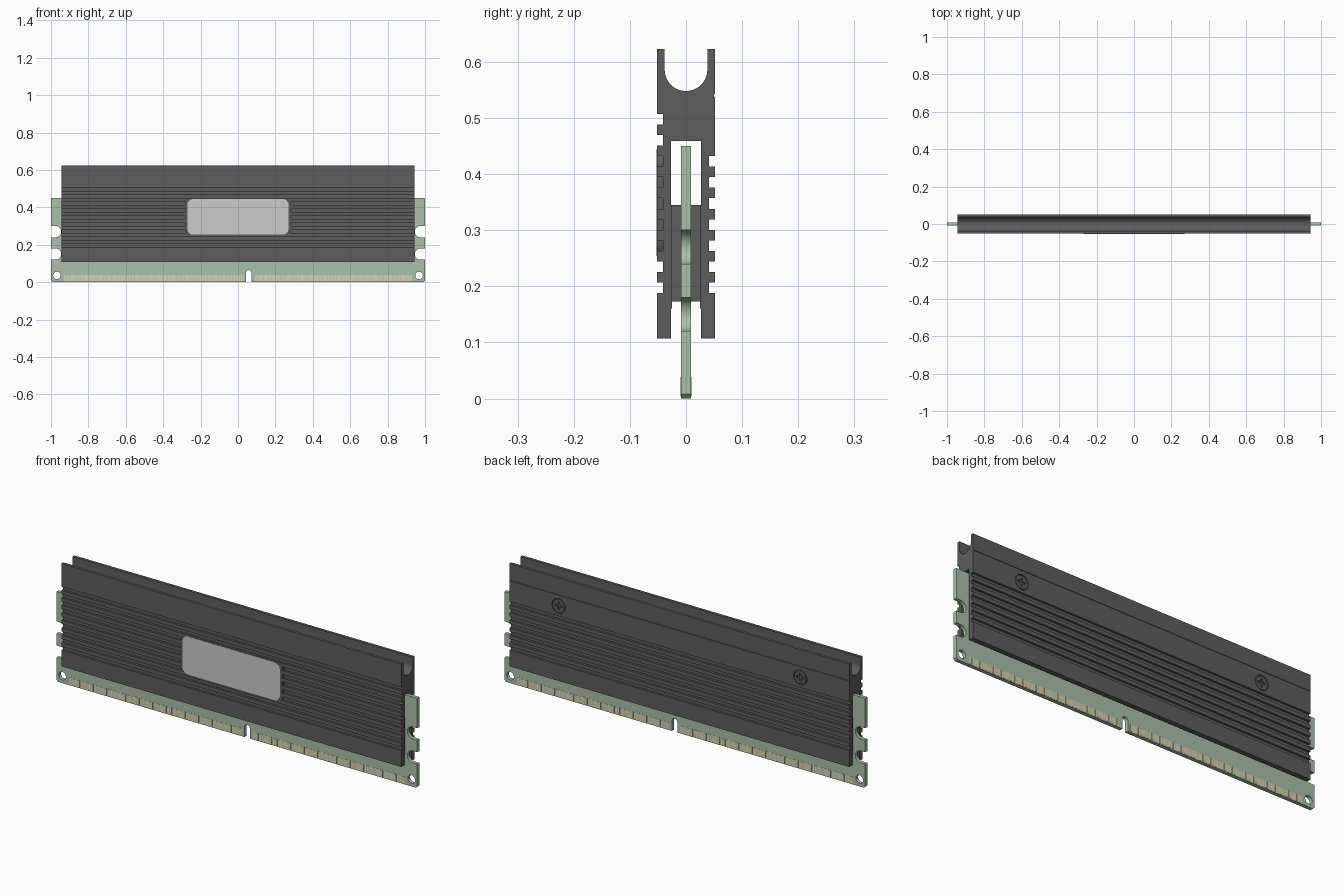
import bpy, bmesh
from math import pi, sin, cos, radians
from mathutils import Matrix

if "Cube" in bpy.data.objects:
    bpy.data.objects.remove(bpy.data.objects["Cube"])


def material(name, rgb):
    m = bpy.data.materials.new(name)
    m.diffuse_color = (*rgb, 1)
    m.use_nodes = True
    m.node_tree.nodes["Principled BSDF"].inputs["Base Color"].default_value = m.diffuse_color
    return m


DARK = material("dark_metal", (0.11, 0.11, 0.11))
GREEN = material("board_green", (0.40, 0.53, 0.40))
GOLD = material("contact_gold", (0.70, 0.64, 0.42))


def add(name, bm, mat=None, angle=35):
    bmesh.ops.recalc_face_normals(bm, faces=bm.faces[:])
    me = bpy.data.meshes.new(name)
    bm.to_mesh(me)
    bm.free()
    ob = bpy.data.objects.new(name, me)
    bpy.context.collection.objects.link(ob)
    if mat:
        me.materials.append(mat)
    me.shade_smooth()
    me.set_sharp_from_angle(angle=radians(angle))
    return ob


def box(bm, x0, x1, y0, y1, z0, z1):
    m = Matrix.Translation(((x0 + x1) / 2, (y0 + y1) / 2, (z0 + z1) / 2))
    bmesh.ops.create_cube(bm, size=1, matrix=m @ Matrix.Diagonal((x1 - x0, y1 - y0, z1 - z0, 1)))


def prism(bm, pts, move):
    face = bm.faces.new([bm.verts.new(p) for p in pts])
    ext = bmesh.ops.extrude_face_region(bm, geom=[face])
    verts = [v for v in ext["geom"] if isinstance(v, bmesh.types.BMVert)]
    bmesh.ops.translate(bm, verts=verts, vec=move)


def arc(cx, cz, r, a0, a1, n=16):
    return [(cx + r * cos(radians(a0 + (a1 - a0) * i / n)),
             cz + r * sin(radians(a0 + (a1 - a0) * i / n))) for i in range(n + 1)]


def rounded_rect(hw, z0, z1, r):
    return (arc(hw - r, z1 - r, r, 90, 0, 6) + arc(hw - r, z0 + r, r, 0, -90, 6)
            + arc(r - hw, z0 + r, r, -90, -180, 6) + arc(r - hw, z1 - r, r, 180, 90, 6))


def cylinder(bm, x, y0, y1, z, r, n=32):
    prism(bm, [(px, y0, pz) for px, pz in arc(x, z, r, 0, 360, n)[:-1]], (0, y1 - y0, 0))


def cut(ob, bm):
    # subtract a temporary cutter and keep the plain result
    cutter = add("cutter", bm)
    cutter.hide_render = True
    mod = ob.modifiers.new("cut", "BOOLEAN")
    mod.object, mod.operation, mod.solver = cutter, "DIFFERENCE", "EXACT"
    dg = bpy.context.evaluated_depsgraph_get()
    me = bpy.data.meshes.new_from_object(ob.evaluated_get(dg))
    ob.modifiers.clear()
    ob.data = me
    me.shade_smooth()
    me.set_sharp_from_angle(angle=radians(35))
    bpy.data.objects.remove(cutter)


# Circuit board outline: side notches, key slot, chamfered corners
T = 0.009
right = [(0.992, 0), (1, 0.008)]
for zc in (0.15, 0.27):
    right += [(1, zc - 0.03)] + arc(0.975, zc, 0.03, 270, 90) + [(1, zc + 0.03)]
right.append((1, 0.45))
left = [(-x, z) for x, z in reversed(right)]
outline = right + left + [(0.042, 0)] + arc(0.057, 0.05, 0.015, 180, 0, 12) + [(0.072, 0)]
bm = bmesh.new()
prism(bm, [(x, -T, z) for x, z in outline], (0, 2 * T, 0))
board = add("circuit_board", bm, GREEN)
bm = bmesh.new()
for s in (-1, 1):
    cylinder(bm, s * 0.968, -0.05, 0.05, 0.036, 0.02)
cut(board, bm)

# Gold edge contacts on both faces
bm = bmesh.new()
for x0, x1, n in ((-0.93, 0.03, 64), (0.09, 0.93, 56)):
    pitch = (x1 - x0) / n
    for i in range(n):
        x = x0 + i * pitch
        box(bm, x + 0.001, x + pitch - 0.001, -T - 0.0008, -T + 0.001, 0.004, 0.038)
        box(bm, x + 0.001, x + pitch - 0.001, T - 0.001, T + 0.0008, 0.004, 0.038)
add("edge_contacts", bm, GOLD)

# Memory chips hidden between board and heat spreader
bm = bmesh.new()
for i in range(8):
    x = -0.805 + i * 0.23
    for s in (-1, 1):
        box(bm, x - 0.09, x + 0.09, *sorted((s * T, s * 0.0255)), 0.173, 0.345)
add("memory_chips", bm, DARK)

# Heat spreader cross-section in (y, z)
HX, W, D, STEP = 0.943, 0.052, 0.041, 0.01877


def ribs(count):
    pts = []
    for i in range(count):
        z = 0.188 + 2 * i * STEP
        pts += [(W, z), (D, z), (D, z + STEP), (W, z + STEP)]
    return pts


back = [(W, 0.107)] + ribs(7) + [(W, 0.537), (W - 0.002, 0.538), (W - 0.002, 0.542), (W, 0.543), (W, 0.623)]
channel = [(0.038, 0.623)] + arc(0, 0.586, 0.038, 0, -180, 24) + [(-0.038, 0.623)]
front = [(-W, 0.623)] + [(-y, z) for y, z in reversed(ribs(9))] + [(-W, 0.107)]
half_slot = [(0.027, 0.107), (0.027, 0.16), (0.025, 0.16), (0.025, 0.345), (0.027, 0.345), (0.027, 0.459)]
slot = [(-y, z) for y, z in half_slot] + half_slot[::-1]
bm = bmesh.new()
prism(bm, [(-HX, y, z) for y, z in back + channel + front + slot], (2 * HX, 0, 0))
spreader = add("heat_spreader", bm, DARK)

# Screw recesses in the back
SX, SZ = 0.67, 0.483
bm = bmesh.new()
for s in (-1, 1):
    cylinder(bm, s * SX, 0.043, 0.06, SZ, 0.037)
cut(spreader, bm)

# Cross-head screws
for s, side in ((-1, "left"), (1, "right")):
    bm = bmesh.new()
    cylinder(bm, s * SX, 0.042, 0.0515, SZ, 0.033)
    screw = add("screw_" + side, bm, DARK)
    for hx, hz in ((0.02, 0.005), (0.005, 0.02)):
        bm = bmesh.new()
        box(bm, s * SX - hx, s * SX + hx, 0.0455, 0.06, SZ - hz, SZ + hz)
        cut(screw, bm)

# Front badge: dark raised surround and blank light plate
bm = bmesh.new()
prism(bm, [(x, -0.0518, z) for x, z in rounded_rect(0.283, 0.247, 0.451, 0.035)], (0, 0.012, 0))
add("badge_surround", bm, DARK)
bm = bmesh.new()
prism(bm, [(x, -0.0528, z) for x, z in rounded_rect(0.27, 0.254, 0.444, 0.03)], (0, 0.006, 0))
add("badge_plate", bm)
